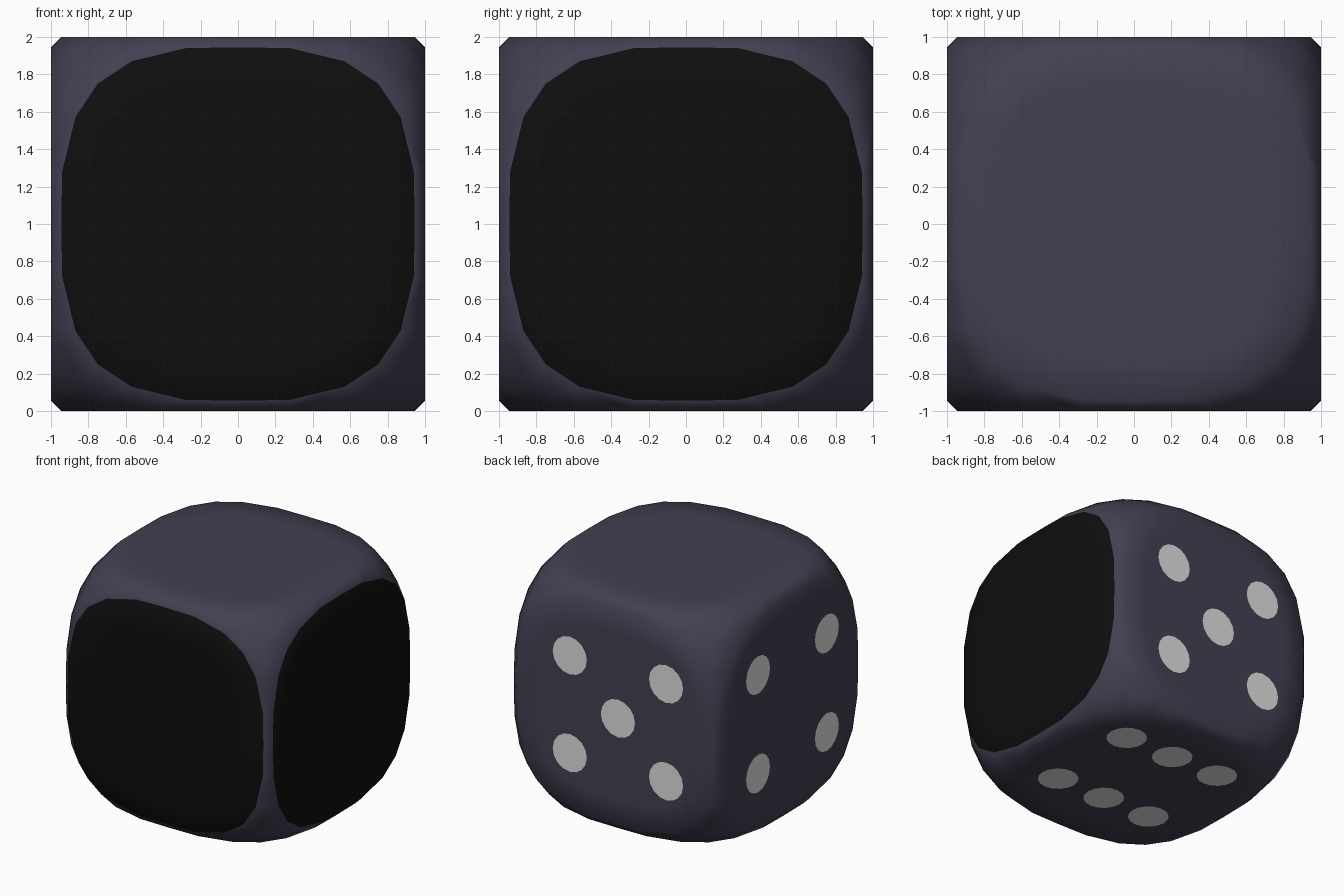
import bpy, bmesh, math
from itertools import permutations, product
from mathutils import Vector

if "Cube" in bpy.data.objects:
    bpy.data.objects.remove(bpy.data.objects["Cube"])


def material(name, rgb):
    m = bpy.data.materials.new(name)
    m.diffuse_color = (*rgb, 1)
    m.use_nodes = True
    m.node_tree.nodes["Principled BSDF"].inputs["Base Color"].default_value = m.diffuse_color
    return m


body_mat = material("dark slate", (0.0545, 0.0515, 0.085))
black_mat = material("black", (0.0045, 0.0045, 0.0045))
pip_mat = material("pale grey", (0.75, 0.75, 0.75))


def add_object(name, bm, mats):
    me = bpy.data.meshes.new(name)
    bm.to_mesh(me)
    bm.free()
    for m in mats:
        me.materials.append(m)
    ob = bpy.data.objects.new(name, me)
    bpy.context.collection.objects.link(ob)
    return ob


# Die body: hull of six rounded face outlines plus rounded corner points
seeds = [(1, .945, 0), (1, .94, .28), (1, .87, .57), (1, .75, .75),
         (.905, .905, .69), (.845, .845, .845)]
points = set()
for seed in seeds:
    for p in permutations(seed):
        for s in product((-1, 1), repeat=3):
            points.add(tuple(round(a * b, 4) + 0.0 for a, b in zip(p, s)))
bm = bmesh.new()
for p in sorted(points):
    bm.verts.new((p[0], p[1], p[2] + 1))
bmesh.ops.convex_hull(bm, input=bm.verts[:])
bmesh.ops.dissolve_limit(bm, angle_limit=math.radians(0.5),
                         verts=bm.verts[:], edges=bm.edges[:])
bmesh.ops.recalc_face_normals(bm, faces=bm.faces[:])

# Flat sides get an inner ring so the shading only bends near the rim
flats = [f for f in bm.faces if f.calc_area() > 1]
bmesh.ops.inset_individual(bm, faces=flats, thickness=0.22)

# Front and right sides are black
for f in bm.faces:
    f.smooth = True
    if f.normal.x > 0.999 or f.normal.y < -0.999:
        f.material_index = 1
add_object("die_body", bm, [body_mat, black_mat])


# Pips: thin painted discs on the back, left and bottom
def add_pips(name, centre, u, v, spots, r=0.165, sides=16):
    centre, u, v = Vector(centre), Vector(u), Vector(v)
    bm = bmesh.new()
    for a, b in spots:
        ring = []
        for i in range(sides):
            t = 2 * math.pi * i / sides
            ring.append(bm.verts.new(centre + u * (a + r * math.cos(t))
                                     + v * (b + r * math.sin(t))))
        bm.faces.new(ring)
    add_object(name, bm, [pip_mat])


LIFT = 0.004
X, Y, Z = (1, 0, 0), (0, 1, 0), (0, 0, 1)
back = [(x, z) for x in (-.51, .42) for z in (-.435, .415)] + [(-.045, -.01)]
left = [(y, z) for y in (-.51, .44) for z in (-.45, .41)]
bottom = [(x, y) for x in (-.47, .0, .48) for y in (-.38, .48)]
add_pips("back_pips", (0, 1 + LIFT, 1), (-1, 0, 0), Z, [(-a, b) for a, b in back])
add_pips("left_pips", (-1 - LIFT, 0, 1), (0, -1, 0), Z, [(-a, b) for a, b in left])
add_pips("bottom_pips", (0, 0, -LIFT), Y, X, [(b, a) for a, b in bottom])
